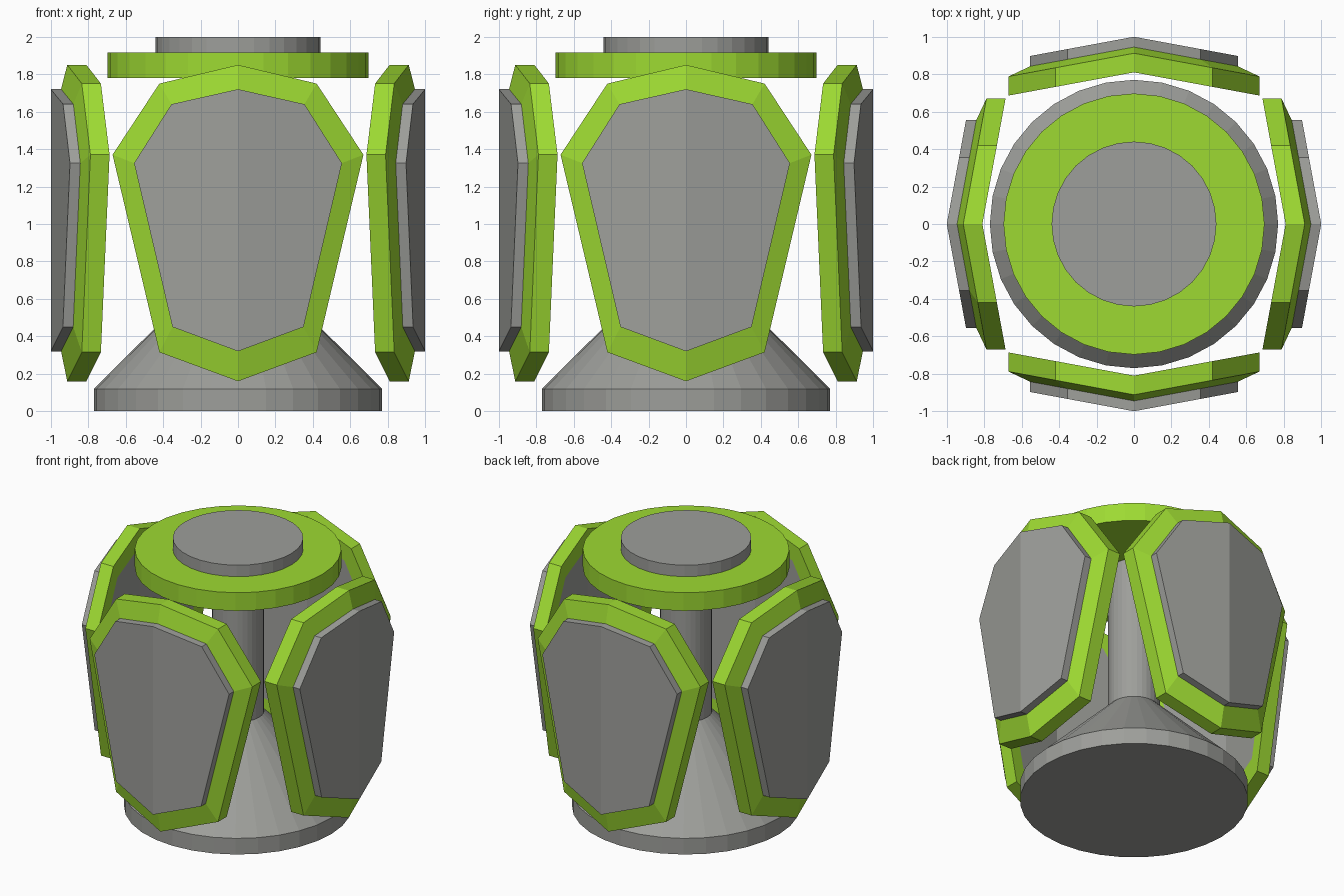
import bpy, bmesh, math
from mathutils import Matrix

if "Cube" in bpy.data.objects:
    bpy.data.objects.remove(bpy.data.objects["Cube"])


def material(name, rgb):
    m = bpy.data.materials.new(name)
    m.diffuse_color = (*rgb, 1)
    m.use_nodes = True
    m.node_tree.nodes["Principled BSDF"].inputs["Base Color"].default_value = m.diffuse_color
    return m


GREEN = material("lime green", (0.34, 0.70, 0.032))
GRAY = material("stone gray", (0.34, 0.345, 0.325))


def finish(bm, name, mats):
    bmesh.ops.recalc_face_normals(bm, faces=bm.faces)
    me = bpy.data.meshes.new(name)
    bm.to_mesh(me)
    bm.free()
    for m in mats:
        me.materials.append(m)
    ob = bpy.data.objects.new(name, me)
    bpy.context.collection.objects.link(ob)
    return ob


def lathe(name, profile, mat, n=32):
    """Closed turned solid from (radius, z) pairs."""
    bm = bmesh.new()
    rings = [[bm.verts.new((r * math.cos(math.tau * i / n),
                            r * math.sin(math.tau * i / n), z)) for i in range(n)]
             for r, z in profile]
    for a, b in zip(rings, rings[1:]):
        for i in range(n):
            j = (i + 1) % n
            bm.faces.new((a[i], a[j], b[j], b[i]))
    bm.faces.new(rings[0][::-1])
    bm.faces.new(rings[-1])
    return finish(bm, name, [mat])


# Core: flared base with column, green collar, top cap
lathe("base_and_column", [(0.77, 0), (0.77, 0.12), (0.175, 0.71), (0.175, 1.78)], GRAY)
lathe("top_collar", [(0.697, 1.78), (0.697, 1.915)], GREEN)
lathe("top_cap", [(0.44, 1.915), (0.44, 2.0)], GRAY)

# Folded shield panels: half outlines (x, z), mirrored about x = 0
OUTER = [(0, 1.85), (0.42, 1.75), (0.67, 1.37), (0.42, 0.315), (0, 0.16)]
INNER = [(0, 1.72), (0.355, 1.64), (0.555, 1.325), (0.35, 0.45), (0, 0.32)]
FOLD = 0.185


def panel(name, turn):
    bm = bmesh.new()

    def loop(half, depth):
        pts = half + [(-x, z) for x, z in half[-2:0:-1]]
        return [bm.verts.new((x, -(depth - FOLD * abs(x)), z)) for x, z in pts]

    # back inside edge, back rim, front rim, frame inner edge, raised plate
    loops = [loop(INNER, 0.81), loop(OUTER, 0.81), loop(OUTER, 0.912),
             loop(INNER, 0.945), loop(INNER, 1.0)]
    for k, (a, b) in enumerate(zip(loops, loops[1:])):
        for i in range(8):
            j = (i + 1) % 8
            f = bm.faces.new((a[i], a[j], b[j], b[i]))
            f.material_index = 1 if k == 3 else 0
    for lp in (loops[0], loops[-1]):
        for half in (lp[:5], lp[4:] + lp[:1]):
            bm.faces.new(half).material_index = 1
    bm.transform(Matrix.Rotation(turn, 4, 'Z'))
    return finish(bm, name, [GREEN, GRAY])


for k, side in enumerate(("front", "right", "back", "left")):
    panel(side + "_panel", k * math.pi / 2)
